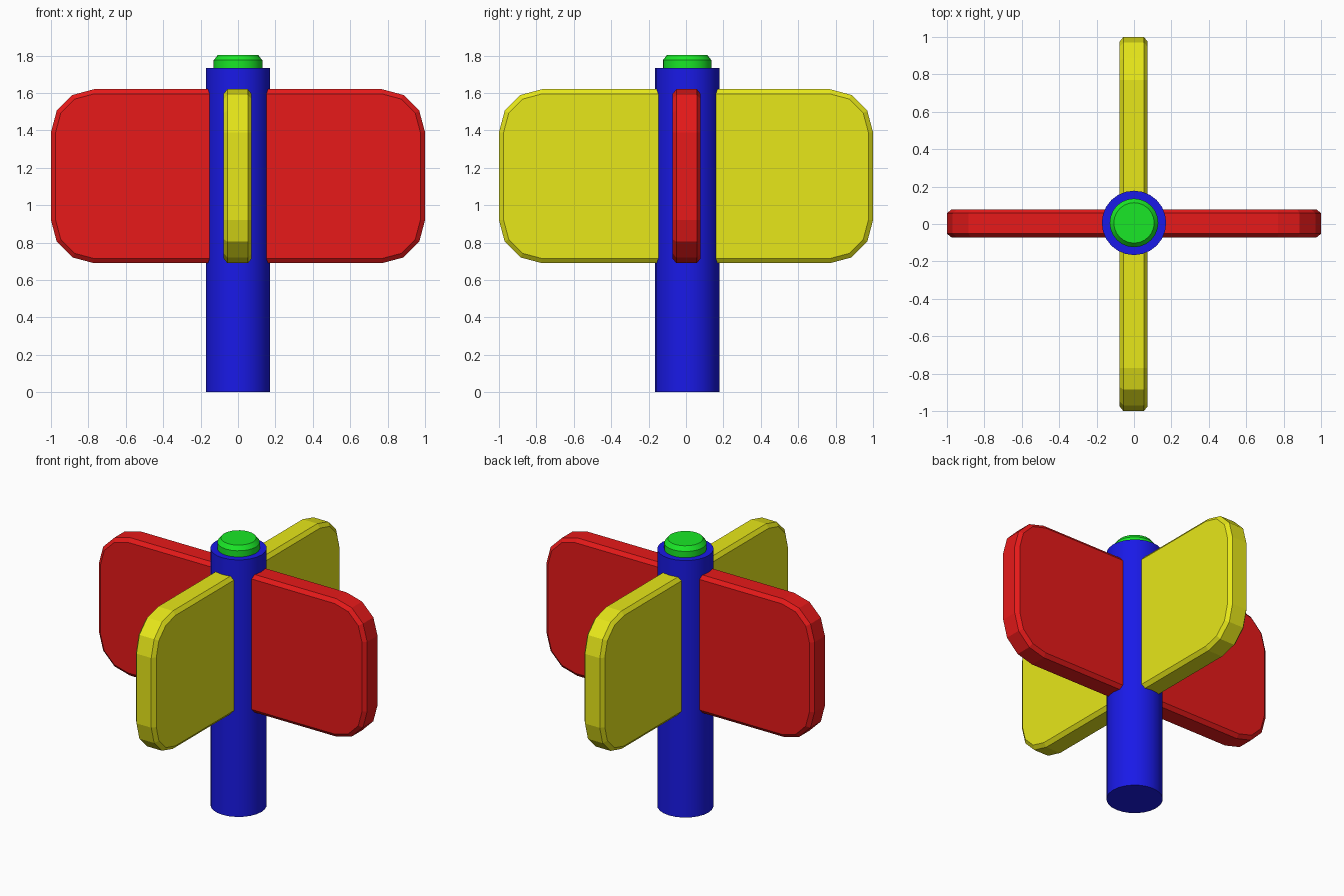
import bpy, bmesh, math

if "Cube" in bpy.data.objects:
    bpy.data.objects.remove(bpy.data.objects["Cube"])


def material(name, rgb):
    m = bpy.data.materials.new(name)
    m.diffuse_color = (*rgb, 1)
    m.use_nodes = True
    m.node_tree.nodes["Principled BSDF"].inputs["Base Color"].default_value = m.diffuse_color
    return m


def loft(name, rings, mat, smooth=False):
    """Skin a stack of equal-length rings and cap both ends."""
    bm = bmesh.new()
    loops = [[bm.verts.new(p) for p in ring] for ring in rings]
    n = len(loops[0])
    for a, b in zip(loops, loops[1:]):
        for i in range(n):
            j = (i + 1) % n
            bm.faces.new((a[i], a[j], b[j], b[i]))
    bm.faces.new(loops[0])
    bm.faces.new(loops[-1])
    bmesh.ops.recalc_face_normals(bm, faces=bm.faces)
    mesh = bpy.data.meshes.new(name)
    bm.to_mesh(mesh)
    bm.free()
    mesh.materials.append(mat)
    ob = bpy.data.objects.new(name, mesh)
    bpy.context.collection.objects.link(ob)
    if smooth:
        bpy.ops.object.select_all(action='DESELECT')
        ob.select_set(True)
        bpy.context.view_layer.objects.active = ob
        bpy.ops.object.shade_smooth_by_angle(angle=math.radians(25))
    return ob


def circle(r, z, y=0.006, n=24):
    return [(r * math.cos(2 * math.pi * i / n), y + r * math.sin(2 * math.pi * i / n), z)
            for i in range(n)]


def rounded_rect(r, y):
    """Rounded rectangle in the xz plane, three segments per corner."""
    pts = []
    for k, (sx, sz) in enumerate(((1, 1), (-1, 1), (-1, -1), (1, -1))):
        for s in range(4):
            a = math.radians(90 * k + 30 * s)
            pts.append((sx * 0.77 + r * math.cos(a), y, 1.155 + sz * 0.235 + r * math.sin(a)))
    return pts


blue = material("blue", (0.01, 0.01, 0.8))
green = material("green", (0.01, 0.8, 0.02))
red = material("red", (0.8, 0.01, 0.01))
yellow = material("yellow", (0.8, 0.8, 0.01))

# central post and its chamfered cap
loft("post", [circle(0.172, 0), circle(0.172, 1.733)], blue, True)
loft("post_cap", [circle(0.13, 1.70), circle(0.13, 1.775), circle(0.108, 1.803)], green, True)

# two crossing panels with chamfered rims
section = [(0.205, -0.075), (0.23, -0.055), (0.23, 0.055), (0.205, 0.075)]
for name, mat, turn in (("panel_across", red, 0), ("panel_along", yellow, 90)):
    panel = loft(name, [rounded_rect(r, y) for r, y in section], mat)
    panel.rotation_euler.z = math.radians(turn)
    if not turn:
        panel.location.y = 0.003
    else:
        panel.location.x = -0.002
